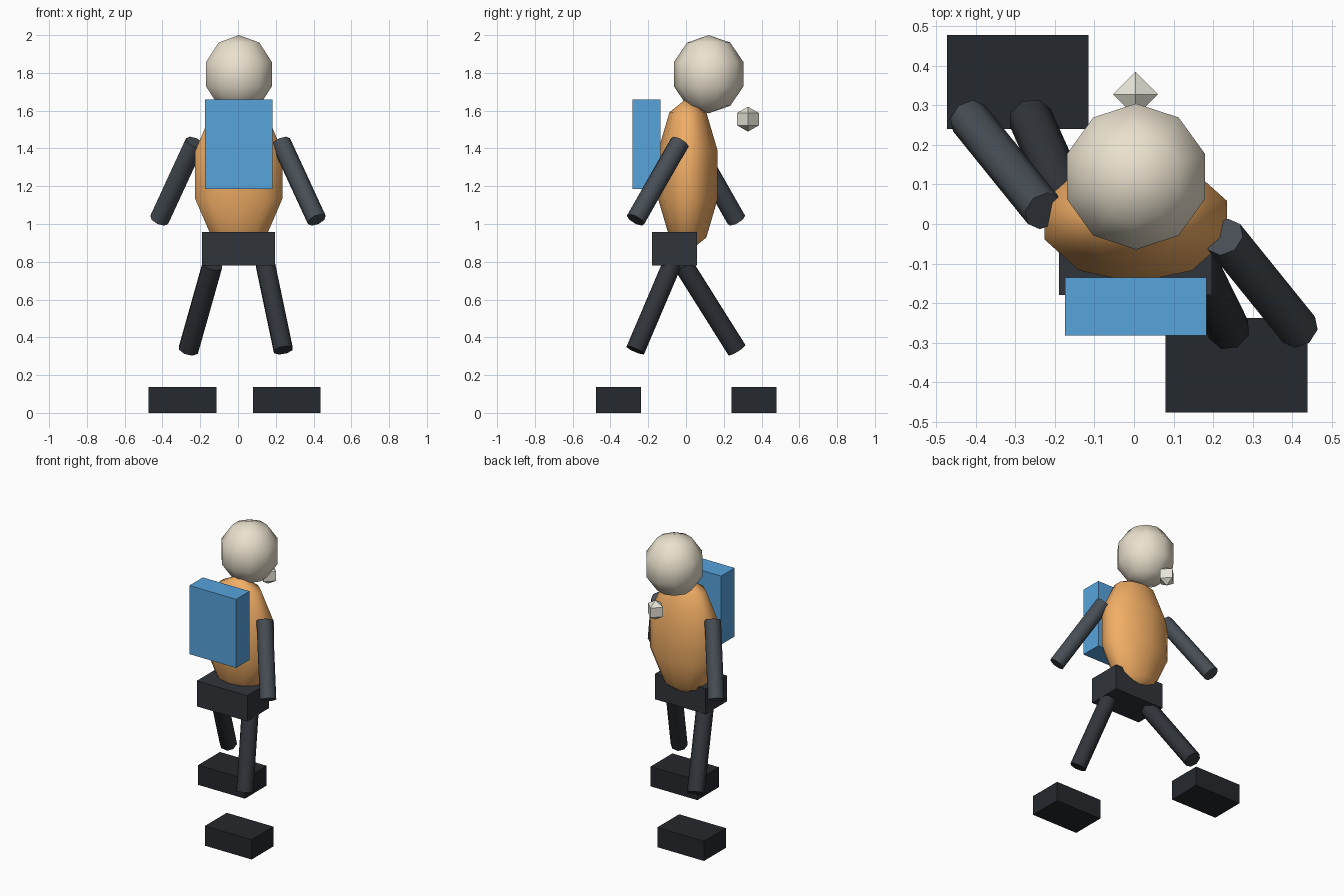
import bpy
import math
from mathutils import Vector

if "Cube" in bpy.data.objects:
    bpy.data.objects.remove(bpy.data.objects["Cube"])


def material(name, rgb):
    m = bpy.data.materials.new(name)
    m.diffuse_color = (*rgb, 1)
    m.use_nodes = True
    m.node_tree.nodes["Principled BSDF"].inputs["Base Color"].default_value = m.diffuse_color
    return m


CREAM = material("cream", (0.83, 0.76, 0.62))
PALE = material("pale", (0.80, 0.78, 0.68))
ORANGE = material("orange", (0.88, 0.42, 0.13))
BLUE = material("blue", (0.095, 0.37, 0.72))
SLATE = material("slate", (0.062, 0.075, 0.09))
DARK = material("dark", (0.03, 0.034, 0.042))
BLACK = material("black", (0.018, 0.021, 0.026))


def finish(name, mat):
    ob = bpy.context.object
    ob.name = name
    ob.data.materials.append(mat)
    return ob


def box(name, lo, hi, mat):
    lo, hi = Vector(lo), Vector(hi)
    bpy.ops.mesh.primitive_cube_add(size=1, location=(lo + hi) / 2)
    ob = finish(name, mat)
    ob.scale = hi - lo
    return ob


def ball(name, centre, radii, mat, segments=10, rings=5, smooth=True):
    bpy.ops.mesh.primitive_uv_sphere_add(segments=segments, ring_count=rings,
                                         radius=1, location=centre)
    ob = finish(name, mat)
    ob.scale = radii
    if smooth:
        bpy.ops.object.shade_smooth()
    return ob


def limb(name, top, bottom, radius, mat):
    top, bottom = Vector(top), Vector(bottom)
    axis = top - bottom
    bpy.ops.mesh.primitive_cylinder_add(vertices=8, radius=radius, depth=axis.length,
                                        location=(top + bottom) / 2)
    ob = finish(name, mat)
    ob.rotation_euler = axis.to_track_quat('Z', 'Y').to_euler()
    bpy.ops.object.shade_smooth_by_angle(angle=math.radians(50))
    return ob


# Head, face tip and torso
ball("head", (0.005, 0.12, 1.793), (0.193, 0.194, 0.207), CREAM)
ball("nose", (0.004, 0.328, 1.555), (0.066, 0.066, 0.066), PALE, 4, 2, False)
ball("torso", (0.004, 0.01, 1.26), (0.255, 0.166, 0.41), ORANGE)

# Hips and backpack
box("hips", (-0.19, -0.18, 0.78), (0.197, 0.057, 0.957), DARK)
box("backpack", (-0.175, -0.282, 1.185), (0.183, -0.135, 1.66), BLUE)

# Arms and feet swing in opposite directions on each side
for side, s in (("right", 1), ("left", -1)):
    limb(side + "_arm", (s * 0.228, s * -0.033, 1.432),
         (s * 0.417, s * -0.267, 1.022), 0.052, SLATE)
    cx, cy = (0.259, -0.357) if s > 0 else (-0.294, 0.359)
    box(side + "_foot", (cx - 0.179, cy - 0.119, 0), (cx + 0.179, cy + 0.119, 0.137), BLACK)

# Striding legs
limb("right_leg", (0.145, -0.075, 0.785), (0.24, -0.268, 0.332), 0.054, DARK)
limb("left_leg", (-0.135, -0.015, 0.785), (-0.262, 0.268, 0.335), 0.056, DARK)
